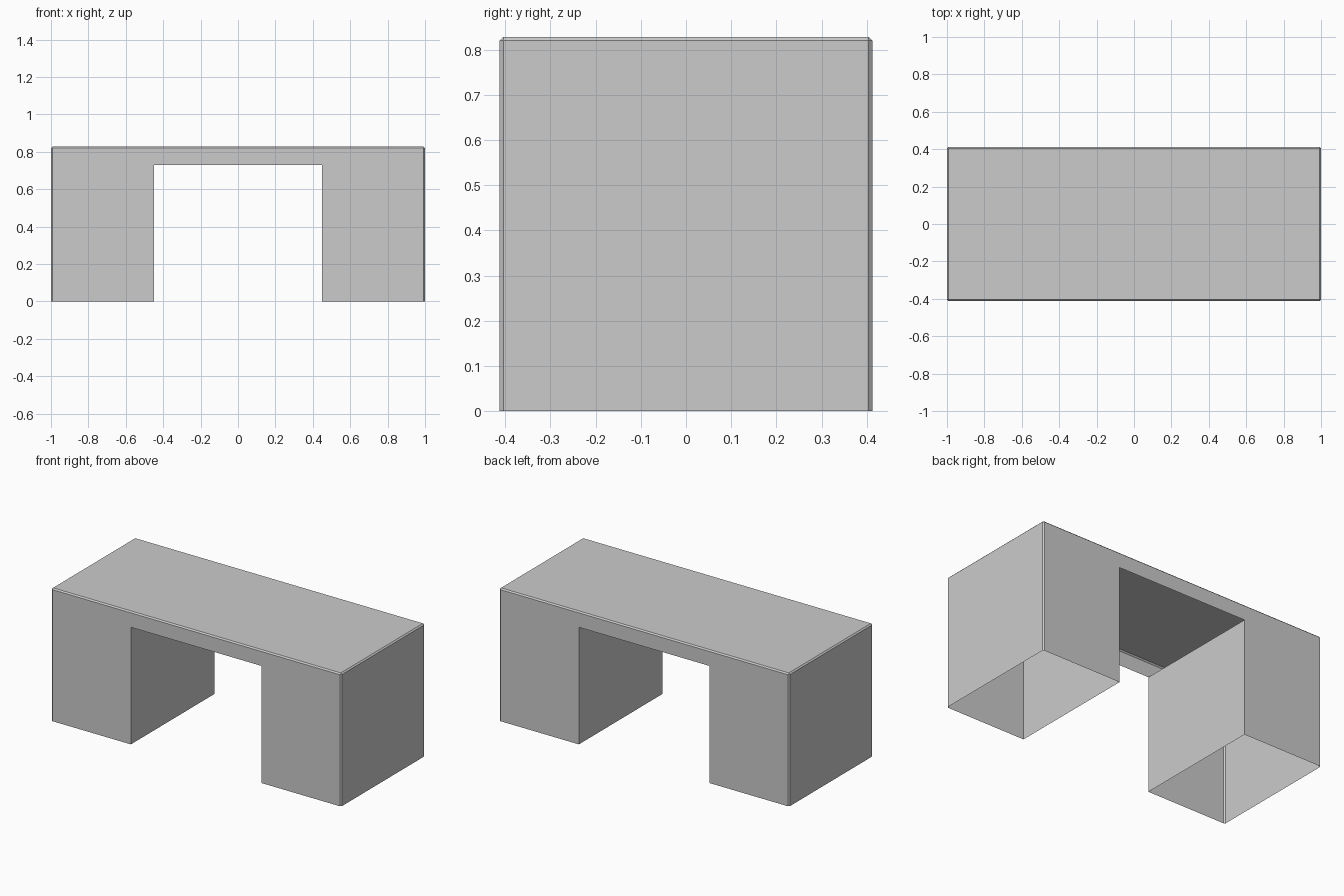
import bpy
import bmesh
from mathutils import Matrix, Vector

cube = bpy.data.objects.get("Cube")
if cube:
    bpy.data.objects.remove(cube, do_unlink=True)

WIDTH, DEPTH, HEIGHT = 2.0, 0.825, 0.828
GAP_X, GAP_Z = 0.45, 0.73      # half width and height of the knee space
CHAMFER = 0.008

# Plain grey finish
grey = bpy.data.materials.new("plain_grey")
colour = (0.6, 0.6, 0.6, 1.0)
grey.diffuse_color = colour
grey.use_nodes = True
grey.node_tree.nodes["Principled BSDF"].inputs["Base Color"].default_value = colour

# Outer block with chamfered top and corner edges
bm = bmesh.new()
size = Matrix.Diagonal((WIDTH, DEPTH, HEIGHT, 1))
bmesh.ops.create_cube(bm, size=1, matrix=Matrix.Translation((0, 0, HEIGHT / 2)) @ size)
edges = [e for e in bm.edges if any(v.co.z > 0.1 for v in e.verts)]
bmesh.ops.bevel(bm, geom=edges, offset=CHAMFER, segments=1, affect='EDGES')

# Open underside
bm.normal_update()
bottom = [f for f in bm.faces if f.normal.z < -0.9]
bmesh.ops.delete(bm, geom=bottom, context='FACES')


def slice_shell(point, normal):
    geom = bm.verts[:] + bm.edges[:] + bm.faces[:]
    bmesh.ops.bisect_plane(bm, geom=geom, plane_co=point, plane_no=normal)


# Knee space cut through the front and back
for side in (-1, 1):
    slice_shell((side * GAP_X, 0, 0), (1, 0, 0))
slice_shell((0, 0, GAP_Z), (0, 0, 1))
gap = [f for f in bm.faces
       if abs(f.calc_center_median().x) < GAP_X
       and f.calc_center_median().z < GAP_Z]
bmesh.ops.delete(bm, geom=gap, context='FACES')


def vert_at(x, y, z):
    return min(bm.verts, key=lambda v: (v.co - Vector((x, y, z))).length)


# Inner walls of the two pedestals
for side in (-1, 1):
    x, y = side * GAP_X, side * DEPTH / 2
    corners = [(x, y, 0), (x, -y, 0), (x, -y, GAP_Z), (x, y, GAP_Z)]
    wall = bm.faces.new([vert_at(*c) for c in corners])
    wall.normal_update()
    if wall.normal.x * side > 0:
        wall.normal_flip()

# Merge the flat pieces left by the cuts
bmesh.ops.dissolve_limit(bm, angle_limit=0.01, verts=bm.verts[:], edges=bm.edges[:])

mesh = bpy.data.meshes.new("desk_shell")
bm.to_mesh(mesh)
bm.free()
mesh.materials.append(grey)
desk = bpy.data.objects.new("desk_shell", mesh)
bpy.context.collection.objects.link(desk)
